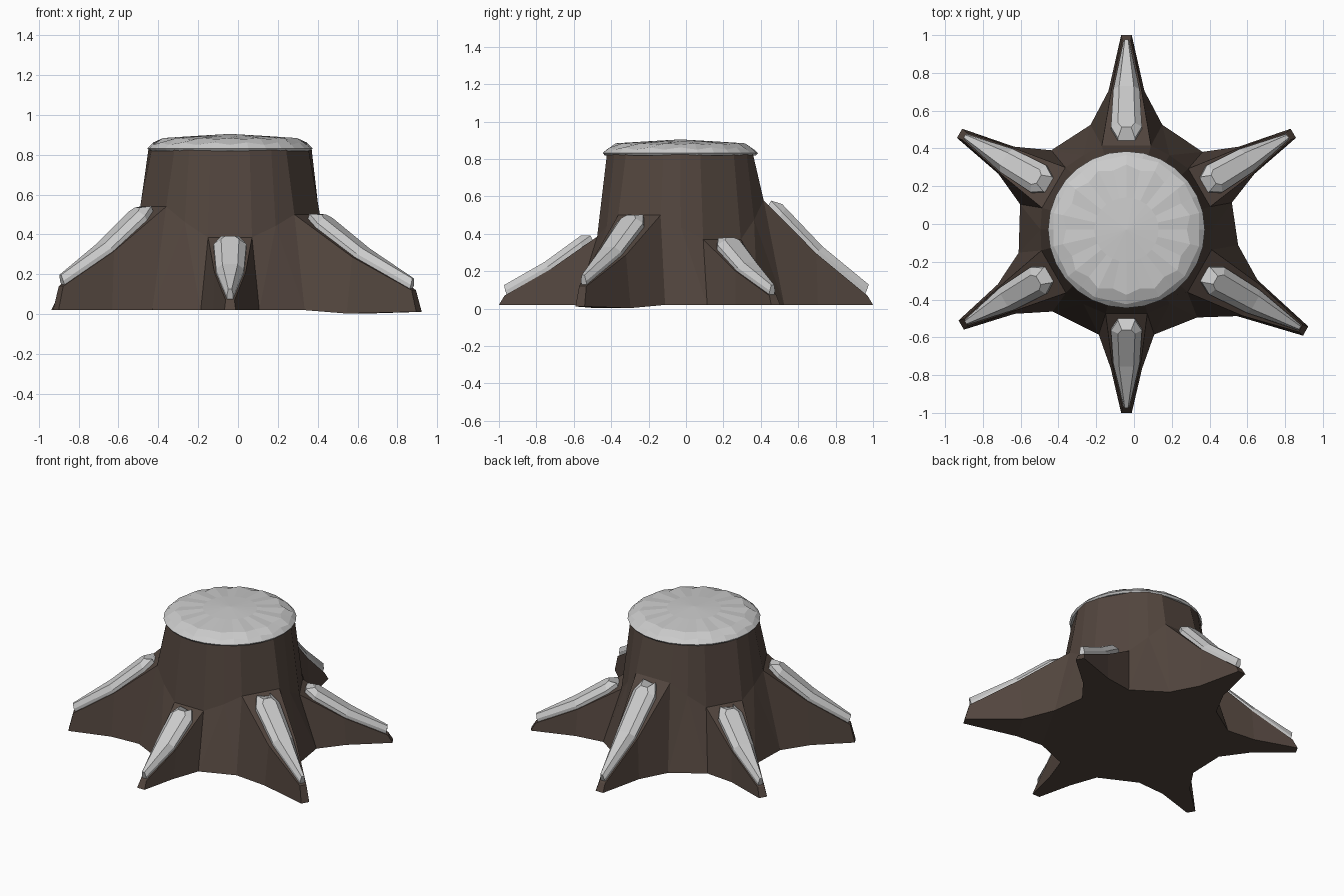
import bpy, bmesh, math
from mathutils import Vector

if "Cube" in bpy.data.objects:
    bpy.data.objects.remove(bpy.data.objects["Cube"])

CX, CY = -0.04, -0.03
# per root: direction (deg), tip radius, height at trunk, base half width, tip height, ground z
ROOTS = [
    (30.0, 1.02, 0.37, 0.155, 0.07, 0.02),
    (90.0, 1.03, 0.58, 0.19, 0.07, 0.02),
    (150.0, 1.02, 0.42, 0.165, 0.08, 0.02),
    (210.0, 1.01, 0.54, 0.18, 0.14, 0.02),
    (270.0, 0.97, 0.385, 0.147, 0.07, 0.02),
    (330.5, 1.09, 0.50, 0.22, 0.12, 0.003),
]


def at(ang, r, lat, z):
    """Point at distance r along a root direction, lat to its left."""
    a = math.radians(ang)
    return Vector((CX + r * math.cos(a) - lat * math.sin(a),
                   CY + r * math.sin(a) + lat * math.cos(a), z))


def ridge(root, t):
    """Radius and height of the root ridge, t = 0 at trunk, 1 at tip."""
    _, tip, h, _, tz, _ = root
    r = 0.455 + (tip - 0.03 - 0.455) * t
    zm = tz + (h - tz) * 0.44
    z = h + (zm - h) * t / 0.5 if t < 0.5 else zm + (tz - zm) * (t - 0.5) / 0.5
    return r, z


def finish(bm, name, mat=None):
    bmesh.ops.recalc_face_normals(bm, faces=bm.faces)
    me = bpy.data.meshes.new(name)
    bm.to_mesh(me)
    bm.free()
    ob = bpy.data.objects.new(name, me)
    bpy.context.collection.objects.link(ob)
    if mat:
        me.materials.append(mat)
    return ob


bark = bpy.data.materials.new("bark")
bark.diffuse_color = (0.085, 0.06, 0.048, 1)
bark.use_nodes = True
bark.node_tree.nodes["Principled BSDF"].inputs["Base Color"].default_value = bark.diffuse_color

# Stump with flared roots, one closed shell
bm = bmesh.new()
V = lambda p: bm.verts.new(p)
cols = []
for i, root in enumerate(ROOTS):
    ang, tip, h, w, tz, gz = root
    nxt = ROOTS[(i + 1) % 6]
    c = {}
    rm, zm = ridge(root, 0.5)
    rt, zt = ridge(root, 1.0)
    for s in (-1, 1):
        ring_lat = s * min(w * 0.75, 0.13)
        a = ang + math.degrees(math.atan2(ring_lat, 0.44))
        c[s] = dict(
            top=V(at(a, 0.405, 0, 0.825)),
            ring=V(at(ang, 0.445, ring_lat, h)),
            mid=V(at(ang, rm, s * max(w * 0.43, 0.078), zm)),
            end=V(at(ang, rt, s * 0.022, zt)),
            base_in=V(at(ang, 0.555, s * w, 0.02)),
            base_mid=V(at(ang, 0.735, s * max(w * 0.5, 0.083), gz)),
            base_end=V(at(ang, tip, s * 0.028, (gz + 0.02) / 2)))
    # web between this root and the next
    a = (ang + nxt[0] + (360 if i == 5 else 0)) / 2
    c["web"] = V(at(a, 0.455, 0, (h + nxt[2]) / 2))
    c["web_top"] = V(at(a, 0.41, 0, 0.825))
    cols.append(c)
F = lambda *v: bm.faces.new(v)
for i, c in enumerate(cols):
    R, L, n = c[-1], c[1], cols[(i + 1) % 6][-1]
    for S in (R, L):
        F(S["ring"], S["mid"], S["base_mid"], S["base_in"])
        F(S["mid"], S["end"], S["base_end"], S["base_mid"])
    for p, q in (("top", "ring"), ("ring", "mid"), ("mid", "end"), ("end", "base_end"),
                 ("base_end", "base_mid"), ("base_mid", "base_in")):
        F(R[p], L[p], L[q], R[q])
    F(L["top"], c["web_top"], c["web"], L["ring"])
    F(c["web_top"], n["top"], n["ring"], c["web"])
    F(L["ring"], c["web"], L["base_in"])
    F(c["web"], n["ring"], n["base_in"])
    F(c["web"], n["base_in"], L["base_in"])
F(*[v for i, c in enumerate(cols) for v in (c[-1]["top"], c[1]["top"], c["web_top"])])
F(*[v for c in cols for v in (c[-1]["base_in"], c[1]["base_in"])])
finish(bm, "stump_with_roots", bark)

# Grey slab lying on each root: tapered loft with a bevelled top
SECTIONS = [(0.03, 0.045, 0.0), (0.14, 0.082, 0.035), (0.5, 0.07, 0.04), (0.97, 0.016, 0.035)]
for i, root in enumerate(ROOTS):
    bm = bmesh.new()
    rows = []
    for k, (t, w, lift) in enumerate(SECTIONS):
        r, z = ridge(root, t)
        slope = math.atan2(root[2] - root[4], root[1] - 0.485)
        ti = min(max(t, 0.1), 0.95)            # top outline is inset at the ends
        ri, zi = ridge(root, ti)
        nr, nz = 0.05 * math.sin(slope), 0.05 * math.cos(slope)
        rows.append([bm.verts.new(at(root[0], *p)) for p in (
            (r, -w, z - 0.01),
            (r + nr * 0.4, -w, z + nz * 0.4),
            (ri + nr, -w * 0.55, zi + nz),
            (ri + nr, w * 0.55, zi + nz),
            (r + nr * 0.4, w, z + nz * 0.4),
            (r, w, z - 0.01))])
    for a, b in zip(rows, rows[1:]):
        for j in range(6):
            bm.faces.new((a[j], a[(j + 1) % 6], b[(j + 1) % 6], b[j]))
    bm.faces.new(rows[0])
    bm.faces.new(rows[-1])
    finish(bm, f"root_cover_{i + 1}")

# Shallow faceted cap with a scalloped edge
bm = bmesh.new()
N = 28
rings = []
for k in range(5):
    ring = []
    for j in range(N):
        odd = j % 2
        r, z = [(0.405, 0.82), (0.415, 0.832),
                ((0.395, 0.85) if odd else (0.385, 0.862)),
                ((0.345, 0.884) if odd else (0.32, 0.878)),
                (0.17, 0.895)][k]
        ring.append(bm.verts.new(at(360 * j / N, r, 0, z)))
    rings.append(ring)
for a, b in zip(rings, rings[1:]):
    for j in range(N):
        q = (a[j], a[(j + 1) % N], b[(j + 1) % N], b[j])
        bm.faces.new(q)
centre = bm.verts.new((CX, CY, 0.905))
for j in range(N):
    bm.faces.new((rings[-1][j], rings[-1][(j + 1) % N], centre))
bm.faces.new(rings[0])
finish(bm, "top_cover")
